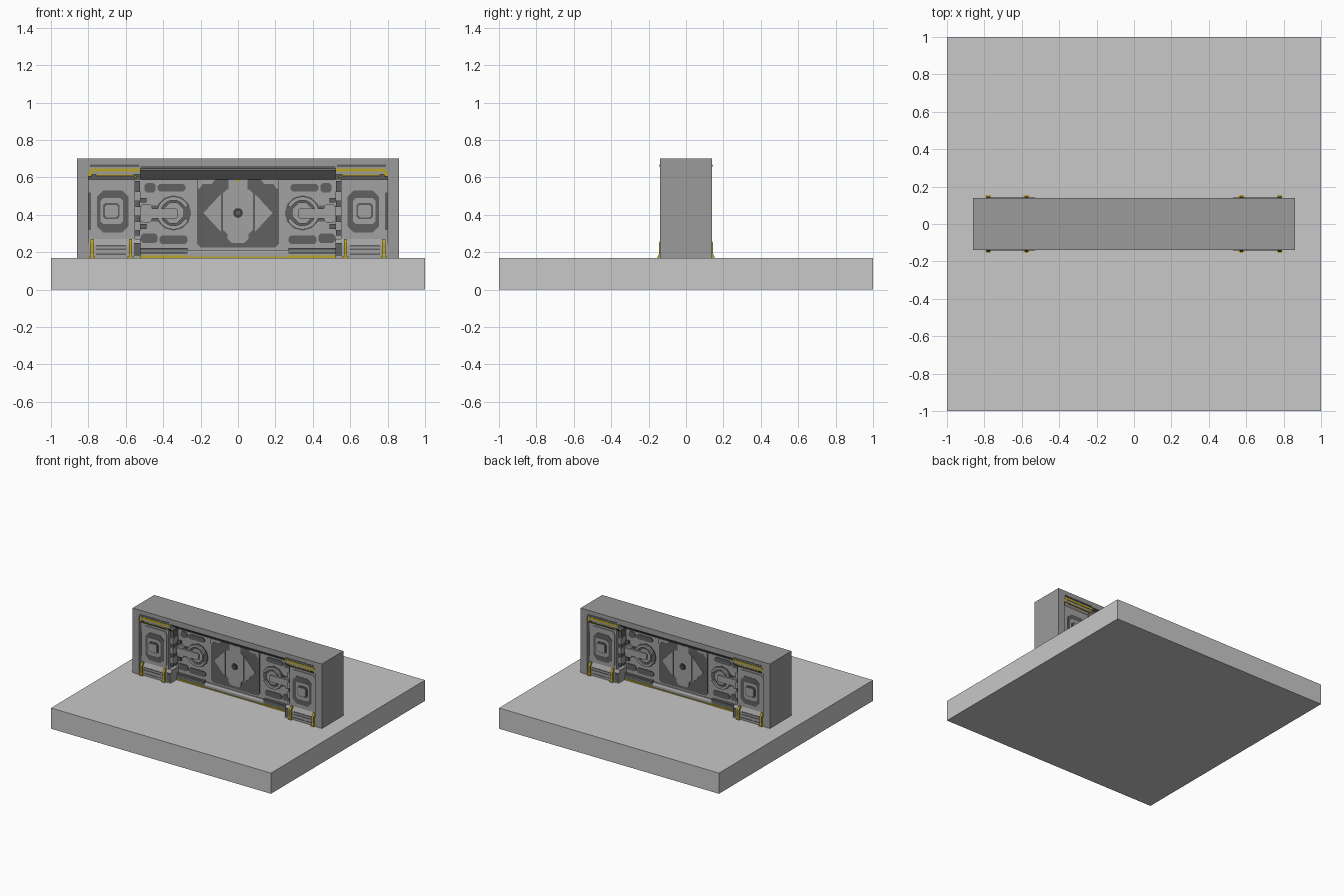
import bpy, bmesh, math
from mathutils import Vector

cube = bpy.data.objects.get("Cube")
if cube:
    bpy.data.objects.remove(cube, do_unlink=True)


def material(name, r, g, b):
    m = bpy.data.materials.new(name)
    m.use_nodes = True
    m.diffuse_color = (r, g, b, 1)
    m.node_tree.nodes["Principled BSDF"].inputs["Base Color"].default_value = (r, g, b, 1)
    return m


STONE = material("pale floor", .58, .58, .58)
WALL = material("wall grey", .33, .33, .33)
PANEL = material("panel grey", .36, .36, .36)
DARK = material("dark grey", .12, .12, .12)
BLACK = material("charcoal", .05, .05, .05)
YELLOW = material("yellow", .5, .38, .02)


def extrude(name, points, offset, mat, mirror_x, mirror_y):
    """Extrude a flat outline by an offset, then mirror it to the other sides."""
    bm = bmesh.new()
    face = bm.faces.new([bm.verts.new(p) for p in points])
    ext = bmesh.ops.extrude_face_region(bm, geom=[face], use_keep_orig=True)
    verts = [g for g in ext["geom"] if isinstance(g, bmesh.types.BMVert)]
    bmesh.ops.translate(bm, verts=verts, vec=Vector(offset))
    bmesh.ops.recalc_face_normals(bm, faces=bm.faces)
    mesh = bpy.data.meshes.new(name)
    bm.to_mesh(mesh)
    bm.free()
    mesh.materials.append(mat)
    ob = bpy.data.objects.new(name, mesh)
    bpy.context.collection.objects.link(ob)
    if mirror_x or mirror_y:
        mod = ob.modifiers.new("Mirror", "MIRROR")
        mod.use_axis = (mirror_x, mirror_y, False)
        mod.use_mirror_merge = False
    return ob


# Outline in x and z, from depth d0 out to depth d1 on both faces of the wall
def plate(name, outline, d0, d1, mat, mirror=True):
    return extrude(name, [(x, -d0, z) for x, z in outline], (0, d0 - d1, 0), mat, mirror, True)


# Outline in depth and z, running from x0 to x1
def bar(name, outline, x0, x1, mat, mirror=True):
    return extrude(name, [(x0, -d, z) for d, z in outline], (x1 - x0, 0, 0), mat, mirror, True)


def rect(x0, x1, z0, z1, c=0):
    """Rectangle with optional chamfered corners."""
    if not c:
        return [(x0, z0), (x1, z0), (x1, z1), (x0, z1)]
    return [(x0 + c, z0), (x1 - c, z0), (x1, z0 + c), (x1, z1 - c),
            (x1 - c, z1), (x0 + c, z1), (x0, z1 - c), (x0, z0 + c)]


def arc(cx, cz, r, a0, a1, n):
    angles = [math.radians(a0 + (a1 - a0) * i / n) for i in range(n + 1)]
    return [(cx + r * math.cos(a), cz + r * math.sin(a)) for a in angles]


def disc(cx, cz, r, n):
    return arc(cx, cz, r, 0, 360, n)[:-1]


# Floor slab and wall frame
extrude("floor_slab", [(-1, -1, 0), (1, -1, 0), (1, 1, 0), (-1, 1, 0)], (0, 0, .17), STONE, False, False)
extrude("wall_core", [(x, -.03, z) for x, z in rect(-.81, .81, .17, .67)], (0, .06, 0), PANEL, False, False)
extrude("frame_post", [(x, -.14, z) for x, z in rect(.80, .86, .17, .70)], (0, .28, 0), WALL, True, False)
extrude("frame_lintel", [(x, -.14, z) for x, z in rect(-.80, .80, .655, .70)], (0, .28, 0), WALL, False, False)
bar("sloped_soffit", [(.03, .59), (.05, .59), (.12, .64), (.12, .655), (.03, .655)], -.53, .53, WALL, False)
bar("soffit_ridge", [(.10, .645), (.13, .645), (.13, .656), (.10, .656)], -.53, .53, DARK, False)

# Pillars
plate("pillar_body", rect(.55, .80, .17, .62), .02, .115, PANEL)
plate("pillar_side_fin", rect(.525, .55, .29, .58), .02, .09, DARK)
for z in (.34, .42, .50):
    plate("pillar_fin_rib", rect(.52, .55, z - .025, z + .025), .03, .10, PANEL)
plate("pillar_face", rect(.565, .785, .28, .575, .02), .115, .122, PANEL)
plate("pillar_inset", rect(.585, .755, .305, .53, .035), .122, .125, DARK)
plate("pillar_boss", rect(.615, .735, .35, .49, .015), .122, .128, PANEL)
plate("pillar_stud_rim", rect(.633, .721, .377, .463, .012), .128, .133, DARK)
plate("pillar_stud", rect(.642, .712, .387, .453, .01), .128, .14, PANEL)
plate("pillar_edge_slot", rect(.787, .799, .32, .52), .115, .119, DARK)

# Pillar caps with yellow trim
bar("cap", [(.02, .59), (.115, .59), (.135, .615), (.135, .655), (.02, .655)], .52, .80, WALL)
cap_trim = [(.52, .648), (.785, .648), (.80, .625), (.80, .605), (.785, .605),
            (.775, .632), (.52, .632)]
plate("cap_trim", cap_trim, .13, .139, YELLOW)
plate("cap_lower_trim", [(.54, .605), (.56, .615), (.76, .615), (.76, .607), (.56, .607), (.545, .597)],
      .12, .137, YELLOW)
plate("cap_brow", rect(.53, .79, .655, .668), .12, .142, DARK)

# Pillar feet with grooves and yellow clamps
bar("foot", [(.02, .17), (.135, .17), (.135, .235), (.115, .27), (.02, .27)], .52, .80, PANEL)
for z in (.185, .212, .232):
    plate("foot_groove", rect(.60, .76, z, z + .007), .134, .137, DARK)
plate("foot_end", rect(.522, .555, .18, .25), .134, .138, DARK)
for x in (.575, .78):
    bar("foot_clamp", [(.11, .17), (.15, .17), (.15, .18), (.145, .19), (.145, .25), (.13, .272), (.11, .272)],
        x - .009, x + .009, YELLOW)
    bar("clamp_base", [(.11, .17), (.152, .17), (.152, .177), (.11, .177)], x - .015, x + .015, YELLOW)

# Side bays: slots, ring and arm
bays = (("upper_slot", .28, .43, .525, .565), ("upper_outer_slot", .44, .50, .52, .57),
        ("lower_slot", .27, .42, .245, .29), ("lower_outer_slot", .43, .52, .25, .30))
for name, x0, x1, z0, z1 in bays:
    plate(name, rect(x0, x1, z0, z1, .012), .03, .035, DARK)
plate("ring_gear", disc(.345, .41, .095, 12), .03, .036, DARK)
ring = arc(.345, .41, .088, -155, 155, 24) + arc(.345, .41, .068, 155, -155, 24)
plate("ring", ring, .03, .05, PANEL)
plate("ring_hub", rect(.29, .40, .355, .465, .035), .03, .045, PANEL)
plate("arm_shadow", rect(.39, .52, .365, .45), .03, .038, DARK)
plate("arm", rect(.32, .52, .38, .435, .01), .03, .055, PANEL)
plate("arm_bracket", rect(.46, .52, .36, .455, .01), .03, .05, PANEL)
for z in (.465, .325):
    plate("bay_lug", rect(.49, .52, z, z + .025), .03, .045, DARK)

# Centre emblem plate
plate("centre_plate", rect(-.22, .22, .225, .59, .02), .03, .036, DARK, False)
plate("centre_spine", rect(-.08, .08, .30, .535, .02), .036, .042, PANEL, False)
plate("spine_top", rect(-.05, .05, .50, .60, .01), .036, .042, PANEL, False)
plate("spine_bottom", rect(-.055, .055, .25, .32, .02), .036, .042, PANEL, False)
plate("centre_arrow", [(.09, .31), (.09, .51), (.12, .48), (.185, .41), (.12, .34)], .036, .041, PANEL)
plate("corner_plate", [(.22, .59), (.12, .59), (.14, .565), (.19, .565), (.205, .54), (.22, .54)],
      .036, .041, PANEL)
plate("centre_hub", disc(0, .41, .026, 16), .04, .048, BLACK, False)
plate("centre_pin", disc(0, .41, .012, 12), .048, .052, DARK, False)
plate("top_lamp", rect(-.01, .01, .578, .588), .042, .046, YELLOW, False)

# Bottom ledge along the bays
bar("bottom_ledge", [(.03, .17), (.05, .17), (.05, .195), (.04, .21), (.03, .21)], -.53, .53, PANEL, False)
plate("ledge_band", rect(.27, .52, .19, .222), .03, .052, DARK)
plate("ledge_step", rect(.27, .52, .203, .208), .052, .055, PANEL)
bar("ledge_trim", [(.03, .17), (.057, .17), (.057, .182), (.03, .182)], .27, .53, YELLOW)
bar("ledge_centre_trim", [(.03, .17), (.055, .17), (.055, .176), (.03, .176)], -.27, .27, YELLOW, False)
